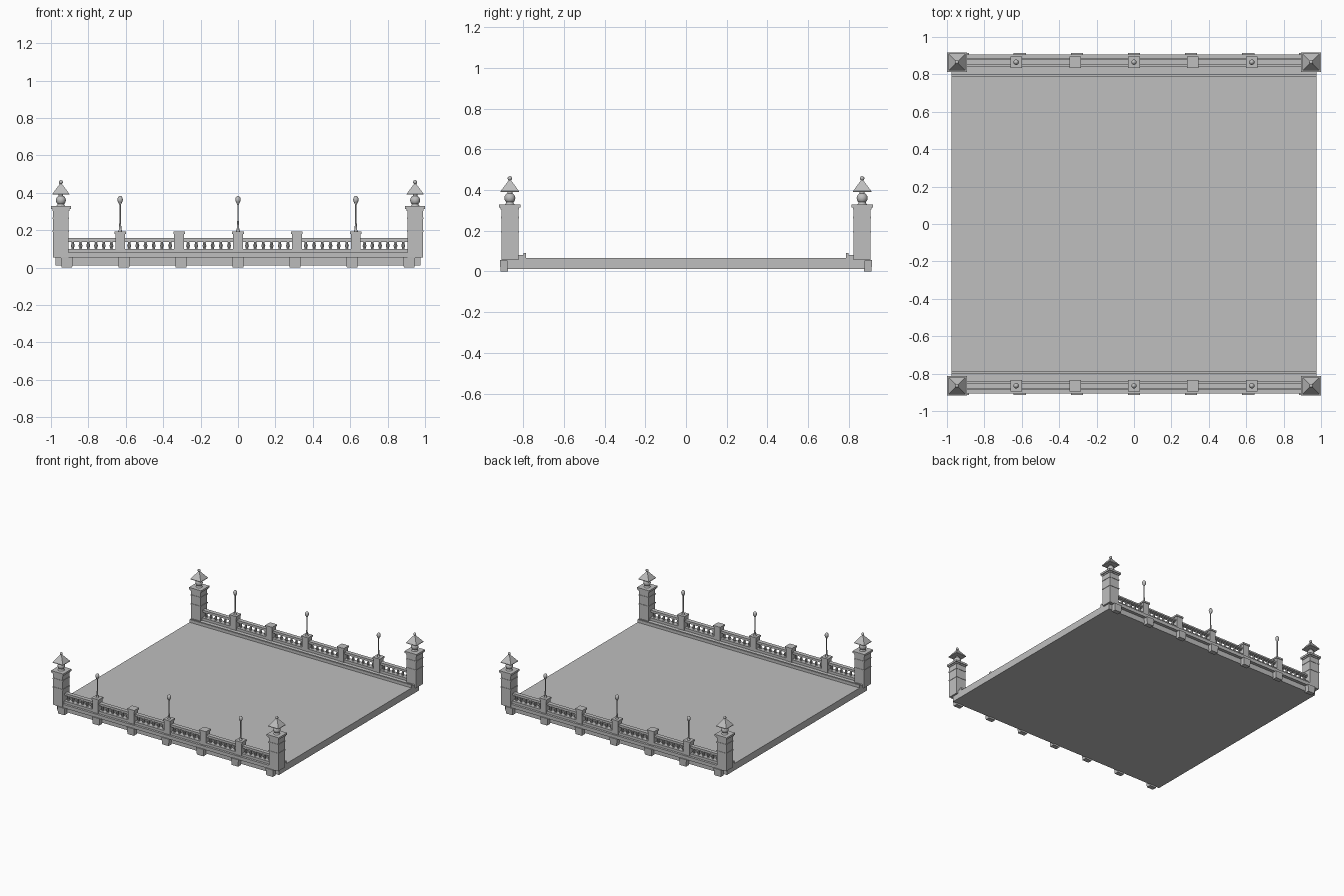
import bpy, bmesh, math
from mathutils import Matrix, Vector

cube = bpy.data.objects.get("Cube")
if cube:
    bpy.data.objects.remove(cube, do_unlink=True)

stone = bpy.data.materials.new("grey stone")
stone.use_nodes = True
stone.diffuse_color = (0.52, 0.52, 0.52, 1)
stone.node_tree.nodes["Principled BSDF"].inputs["Base Color"].default_value = (0.52, 0.52, 0.52, 1)

SIDE_Y = 0.865      # centre line of each parapet
PIER_X = 0.947      # corner pier centre
POST_STEP = 0.315   # spacing of the small posts


def box(bm, x, y, z0, z1, hx, hy, taper=1.0):
    """Box from z0 to z1; taper scales its lower end."""
    made = bmesh.ops.create_cube(bm, size=2)["verts"]
    for v in made:
        s = taper if v.co.z < 0 else 1
        v.co = Vector((x + v.co.x * hx * s, y + v.co.y * hy * s, z1 if v.co.z > 0 else z0))


def lathe(bm, x, y, profile, sides=10, turn=0.0):
    """Revolve a radius/height profile about a vertical axis."""
    rings = []
    for r, z in profile:
        rings.append([bm.verts.new((x + r * math.cos(turn + math.tau * i / sides),
                                    y + r * math.sin(turn + math.tau * i / sides), z))
                      for i in range(sides)])
    for low, high in zip(rings, rings[1:]):
        for i in range(sides):
            j = (i + 1) % sides
            bm.faces.new((low[i], low[j], high[j], high[i]))
    bm.faces.new(rings[0][::-1])
    bm.faces.new(rings[-1])


def ball(bm, x, y, z, r, stretch=1.0):
    bmesh.ops.create_uvsphere(bm, u_segments=12, v_segments=8, radius=r,
                              matrix=Matrix.Translation((x, y, z)) @ Matrix.Diagonal((1, 1, stretch, 1)))


def finish(name, bm, smooth=False):
    mesh = bpy.data.meshes.new(name)
    bm.to_mesh(mesh)
    bm.free()
    mesh.materials.append(stone)
    ob = bpy.data.objects.new(name, mesh)
    bpy.context.collection.objects.link(ob)
    if smooth:
        bpy.ops.object.select_all(action="DESELECT")
        ob.select_set(True)
        bpy.context.view_layer.objects.active = ob
        bpy.ops.object.shade_smooth_by_angle(angle=math.radians(40))


# Deck slab
bm = bmesh.new()
box(bm, 0, 0, 0.012, 0.067, 0.975, 0.88)
finish("deck", bm)

for side, s in (("front", -1), ("back", 1)):
    y = s * SIDE_Y

    # Kerb: wide ledge, raised inner lip and base rail
    bm = bmesh.new()
    box(bm, 0, s * 0.85, 0.053, 0.08, 0.975, 0.055)
    box(bm, 0, s * 0.792, 0.06, 0.09, 0.975, 0.007)
    box(bm, 0, y, 0.075, 0.1, 0.94, 0.022)
    finish(side + "_kerb", bm)

    # Brackets under the ledge
    bm = bmesh.new()
    for i in range(-3, 4):
        box(bm, i * 0.305, s * 0.893, 0, 0.056, 0.033, 0.021, 0.86)
    finish(side + "_brackets", bm)

    # Handrail
    bm = bmesh.new()
    box(bm, 0, y, 0.146, 0.158, 0.94, 0.016)
    box(bm, 0, y, 0.138, 0.147, 0.94, 0.011)
    finish(side + "_handrail", bm)

    # Small posts with caps
    posts = [i * POST_STEP for i in range(-2, 3)]
    bm = bmesh.new()
    for x in posts:
        box(bm, x, y, 0.075, 0.182, 0.026, 0.026)
        box(bm, x, y, 0.18, 0.193, 0.031, 0.031)
    finish(side + "_posts", bm)

    # Turned balusters in each bay
    bm = bmesh.new()
    stops = [(-0.904, posts[0] - 0.026)]
    stops += [(a + 0.026, b - 0.026) for a, b in zip(posts, posts[1:])]
    stops += [(posts[-1] + 0.026, 0.904)]
    for a, b in stops:
        for k in range(6):
            lathe(bm, a + (b - a) * (k + 0.5) / 6, y,
                  [(0.009, 0.098), (0.006, 0.104), (0.0105, 0.116),
                   (0.006, 0.132), (0.009, 0.142)], 8)
    finish(side + "_balusters", bm, True)

    # Slim lamps on every other post
    bm = bmesh.new()
    for x in posts[::2]:
        lathe(bm, x, y, [(0.012, 0.192), (0.007, 0.203), (0.004, 0.25),
                         (0.004, 0.335), (0.009, 0.347)])
        ball(bm, x, y, 0.363, 0.0145, 1.4)
    finish(side + "_lamps", bm, True)

    for hand, h in (("left", 1), ("right", -1)):
        x = h * PIER_X
        label = side + "_" + hand

        # Corner pier: shaft, thin bands and a stepped cap
        bm = bmesh.new()
        box(bm, x, y, 0.055, 0.315, 0.0415, 0.0415)
        for z in (0.195, 0.265):
            box(bm, x, y, z - 0.004, z + 0.004, 0.0445, 0.0445)
        box(bm, x, y, 0.303, 0.314, 0.046, 0.046)
        box(bm, x, y, 0.313, 0.328, 0.053, 0.053)
        finish(label + "_pier", bm)

        # Round lantern on the pier
        bm = bmesh.new()
        lathe(bm, x, y, [(0.025, 0.327), (0.018, 0.336), (0.018, 0.345)], 12)
        ball(bm, x, y, 0.36, 0.027)
        lathe(bm, x, y, [(0.012, 0.38), (0.012, 0.395)], 12)
        finish(label + "_lantern", bm, True)

        # Pyramid hood
        bm = bmesh.new()
        lathe(bm, x, y, [(0.064, 0.39), (0.064, 0.394), (0.003, 0.452)], 4, math.pi / 4)
        finish(label + "_hood", bm)

        # Finial ball
        bm = bmesh.new()
        ball(bm, x, y, 0.457, 0.011)
        finish(label + "_finial", bm, True)
